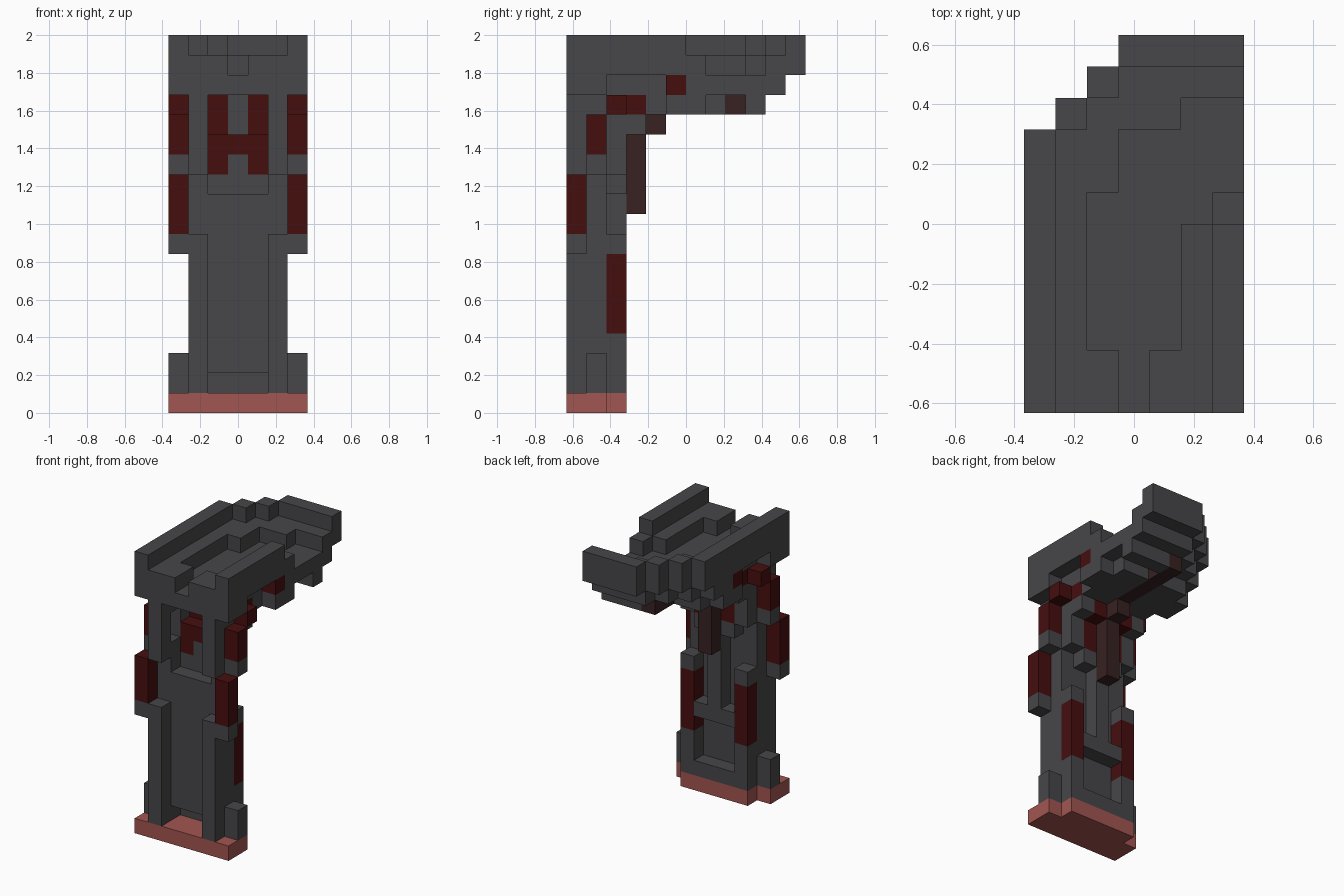
import bpy
import bmesh
from mathutils import Vector

UNIT = 2 / 19
ORIGIN = Vector((0, -6, 0))

starter = bpy.data.objects.get("Cube")
if starter:
    bpy.data.objects.remove(starter, do_unlink=True)


def make_material(name, rgb):
    mat = bpy.data.materials.new(name)
    mat.use_nodes = True
    mat.diffuse_color = (*rgb, 1)
    mat.node_tree.nodes["Principled BSDF"].inputs["Base Color"].default_value = (*rgb, 1)
    return mat


GREY = make_material("dark_grey", (.063, .063, .067))
RED = make_material("deep_red", (.061, .0045, .0045))
BROWN = make_material("dark_brown", (.04, .016, .016))
PINK = make_material("dusty_pink", (.36, .092, .082))

cells = {}   # block position -> part name
parts = {}   # part name -> material


def span(value):
    low, high = value if isinstance(value, tuple) else (value, value)
    return range(low, high + 1)


def block(part, material, x, y, z, mirror=False):
    """Fill inclusive block ranges for a part; x counts from the centre column."""
    parts[part] = material
    for i in span(x):
        for j in span(y):
            for k in span(z):
                cells[i, j, k] = part
                if mirror:
                    cells[-i, j, k] = part


def pair(part, material, x, y, z):
    block(part, material, x, y, z, mirror=True)


# Base plate with notched back corners
block("base", PINK, (-3, 3), (0, 1), 0)
block("base", PINK, (-2, 2), 2, 0)

# Grip: side rails, thin web, back ledges and spine
pair("grip_rails", GREY, 2, 0, (1, 8))
pair("grip_rails", GREY, 2, 1, (1, 12))
pair("grip_rails", GREY, 2, 2, (1, 8))
pair("grip_feet", GREY, 3, 1, (1, 2))
block("grip_web", GREY, (-1, 1), 1, (2, 10))
block("grip_ledges", GREY, (-1, 1), 2, 1)
block("grip_ledges", GREY, (-1, 1), 2, 5)
block("grip_ledges", GREY, (-1, 1), 2, 11)
block("grip_spine", GREY, 0, 2, (6, 12))

# Neck: front posts and the stepped braces behind them
pair("neck_posts", GREY, 2, 0, (12, 15))
pair("neck_braces", GREY, 2, 1, 15)
pair("neck_braces", GREY, 2, 2, (12, 15))
pair("neck_braces", GREY, 2, 3, 14)
pair("neck_braces", GREY, 3, 1, 12)
pair("side_lugs", GREY, 3, 0, 8)
block("neck_core", GREY, 0, 3, (14, 15))
block("neck_core", GREY, (-2, 2), 4, 15)

# Red inlays climbing the sides and crossing the neck
pair("back_inlays", RED, 2, 2, (4, 7))
pair("side_inlays", RED, 3, 0, (9, 11))
pair("side_inlays", RED, 3, 1, (13, 14))
pair("side_inlays", RED, 3, 2, 15)
pair("side_inlays", RED, 2, 3, 15)
pair("neck_inlay", RED, 1, 2, (12, 13))
pair("neck_inlay", RED, 1, 3, (14, 15))
block("neck_inlay", RED, 0, 2, 13)

# Head floor, narrowing in steps towards one back corner
block("head_floor", GREY, (-3, 3), (0, 1), 16)
block("head_floor", GREY, (-2, 2), (2, 4), 16)
block("head_floor", GREY, (-3, 3), (5, 7), 16)
for step in range(3):
    block("head_floor", GREY, (step - 2, 3), step + 8, 16)
pair("head_inlays", RED, 3, 5, 16)

# Underside teeth
block("head_teeth", GREY, (-3, 3), (5, 6), 15)
block("head_teeth", GREY, (-2, 2), 7, 15)
block("head_teeth", GREY, (1, 3), 9, 15)

# Brown cable running under the head and down the back
block("cable", BROWN, 0, 3, (10, 13))
block("cable", BROWN, 0, 4, 14)
block("cable", BROWN, 0, (5, 9), 15)

# Inner terrace around the sunken channel
pair("head_terrace", GREY, (1, 2), (0, 1), 17)
pair("head_terrace", GREY, 2, (2, 5), 17)
block("head_terrace", GREY, -2, (6, 8), 17)
block("head_terrace", GREY, -1, (7, 8), 17)
block("head_terrace", GREY, (-1, 1), 9, 17)
block("head_terrace", GREY, (0, 3), 10, 17)
block("head_terrace", GREY, 3, 6, 17)

# Raised outer rim
block("head_rim", GREY, -3, (0, 8), (17, 18))
block("head_rim", GREY, 3, (0, 5), (17, 18))
block("head_rim", GREY, -2, 9, (17, 18))
block("head_rim", GREY, -1, 10, (17, 18))
block("head_rim", GREY, (0, 3), 11, (17, 18))


def build_part(name, material):
    """Skin the exposed sides of a part's blocks and merge flat areas."""
    bm = bmesh.new()
    for cell, owner in cells.items():
        if owner != name:
            continue
        centre = Vector(cell) + Vector((0, .5, .5)) + ORIGIN
        for axis in range(3):
            for sign in (-1, 1):
                normal = Vector((0, 0, 0))
                normal[axis] = sign
                neighbour = tuple(int(c + n) for c, n in zip(cell, normal))
                if neighbour in cells:
                    continue
                u = Vector((0, 0, 0))
                u[(axis + 1) % 3] = .5
                v = normal.cross(u)
                mid = centre + normal / 2
                corners = (mid - u - v, mid + u - v, mid + u + v, mid - u + v)
                bm.faces.new([bm.verts.new(c * UNIT) for c in corners])
    bmesh.ops.remove_doubles(bm, verts=bm.verts, dist=UNIT / 100)
    bmesh.ops.dissolve_limit(bm, angle_limit=.01, verts=bm.verts, edges=bm.edges)
    mesh = bpy.data.meshes.new(name)
    bm.to_mesh(mesh)
    bm.free()
    mesh.materials.append(material)
    bpy.context.collection.objects.link(bpy.data.objects.new(name, mesh))


for part_name, part_material in parts.items():
    build_part(part_name, part_material)
